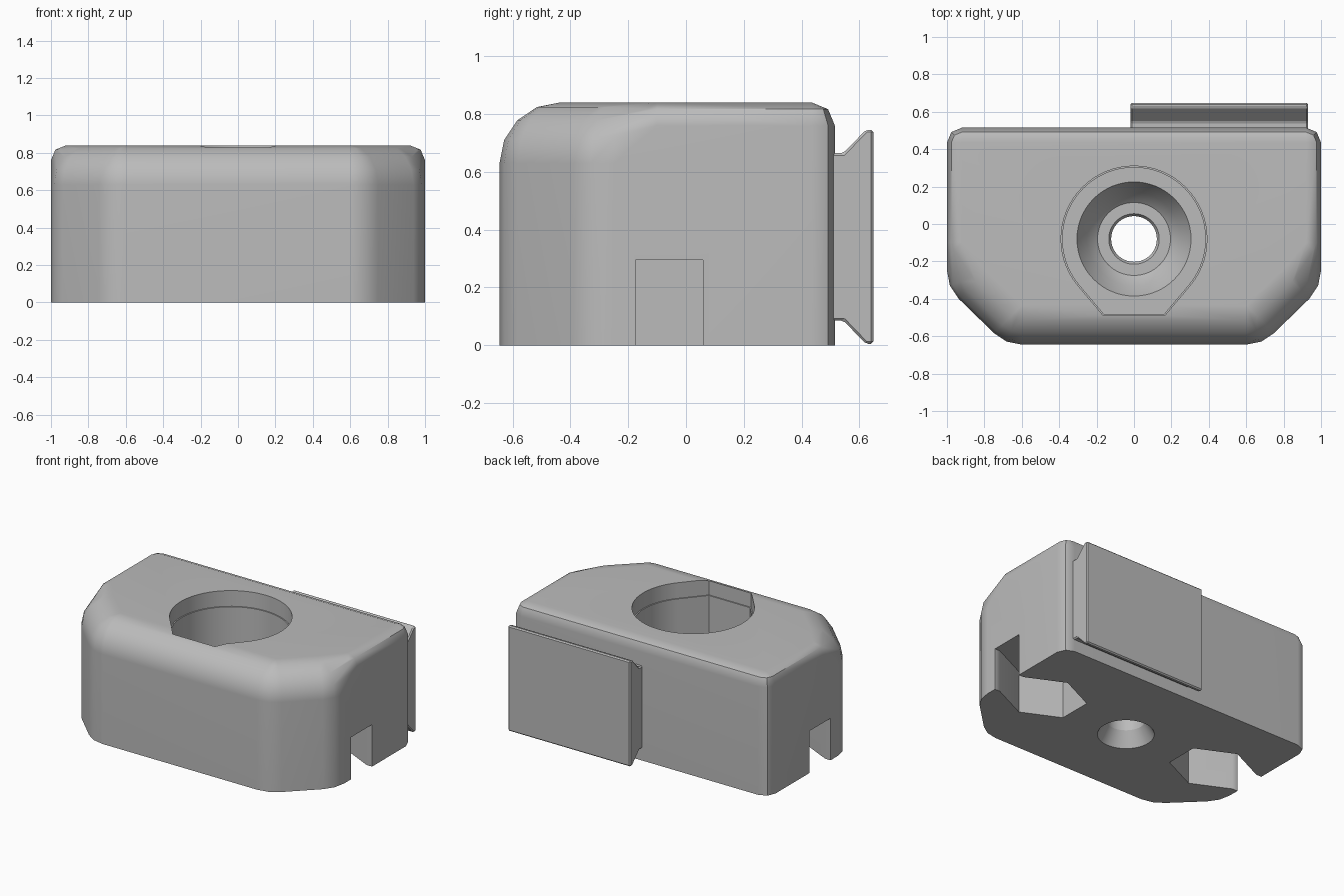
import bpy, bmesh
from math import sin, cos, pi, radians
from mathutils import Vector

cube = bpy.data.objects.get("Cube")
if cube:
    bpy.data.objects.remove(cube, do_unlink=True)

grey = bpy.data.materials.new("plain grey")
grey.use_nodes = True
grey.diffuse_color = (0.5, 0.5, 0.5, 1)
grey.node_tree.nodes["Principled BSDF"].inputs["Base Color"].default_value = grey.diffuse_color


def finish(name, bm):
    bmesh.ops.recalc_face_normals(bm, faces=bm.faces[:])
    mesh = bpy.data.meshes.new(name)
    bm.to_mesh(mesh)
    bm.free()
    mesh.materials.append(grey)
    obj = bpy.data.objects.new(name, mesh)
    bpy.context.collection.objects.link(obj)
    return obj


def hull(name, points):
    """Convex solid wrapped around the points."""
    bm = bmesh.new()
    for p in points:
        bm.verts.new(p)
    res = bmesh.ops.convex_hull(bm, input=bm.verts[:])
    spare = {v for v in res["geom_interior"] + res["geom_unused"]
             if isinstance(v, bmesh.types.BMVert)}
    bmesh.ops.delete(bm, geom=list(spare), context="VERTS")
    bmesh.ops.dissolve_limit(bm, angle_limit=radians(0.5), verts=bm.verts[:], edges=bm.edges[:])
    return finish(name, bm)


def prism(name, outline, z0, z1):
    return hull(name, [(x, y, z) for x, y in outline for z in (z0, z1)])


def lathe(name, profile, y, steps=64):
    bm = bmesh.new()
    vs = [bm.verts.new((r, y, z)) for r, z in profile]
    es = [bm.edges.new(pair) for pair in zip(vs, vs[1:])]
    bmesh.ops.spin(bm, geom=vs + es, cent=(0, y, 0), axis=(0, 0, 1), angle=2 * pi, steps=steps)
    bmesh.ops.remove_doubles(bm, verts=bm.verts[:], dist=1e-4)
    return finish(name, bm)


def select(obj):
    bpy.ops.object.select_all(action="DESELECT")
    obj.select_set(True)
    bpy.context.view_layer.objects.active = obj


def cut(obj, tool):
    tool.hide_render = True
    mod = obj.modifiers.new("cut", "BOOLEAN")
    mod.operation = "DIFFERENCE"
    mod.solver = "EXACT"
    mod.object = tool
    select(obj)
    bpy.ops.object.modifier_apply(modifier=mod.name)
    bpy.data.objects.remove(tool, do_unlink=True)


# Body: large soft corners at the front, small bevels at the back and sides
TOP = 0.84
corners = [(0.60, -0.435, 0.21, 4), (0.79, -0.25, 0.21, 4),
           (0.92, -0.10, 0.08, 2), (0.92, 0.435, 0.08, 2)]
points = []
for cx, cy, r, n in corners:
    for side in (-1, 1):
        for i in range(4 * n):
            a = i * pi / 2 / n
            for j in range(n + 1):
                e = j * pi / 2 / n
                points.append((side * cx + r * cos(e) * cos(a), cy + r * cos(e) * sin(a),
                               TOP - r + r * sin(e)))
            points.append((side * cx + r * cos(a), cy + r * sin(a), 0))
body = hull("body", points)

# Teardrop recess with a slightly wider lip
HOLE_Y = -0.08
for r, low in ((0.39, 0.73), (0.382, 0.36)):
    ring = [(r * cos(i * pi / 32), HOLE_Y + r * sin(i * pi / 32)) for i in range(64)]
    w = r * 0.42
    cut(body, prism("recess_cutter", ring + [(-w, -0.10 - r), (w, -0.10 - r)], low, 1))

# Dished seat, through hole and lower countersink
cut(body, lathe("hole_cutter", [(0, -0.1), (0.18, -0.1), (0.18, 0), (0.122, 0.1), (0.122, 0.19),
                                (0.135, 0.21), (0.195, 0.21), (0.25, 0.26), (0.305, 0.36),
                                (0.305, 0.45), (0, 0.45)], HOLE_Y))

# Nut pockets with side slots, open at the bottom
SLOT_Y, HALF, DEPTH = -0.058, 0.117, 0.295
for side in (-1, 1):
    nut = [(side * x, SLOT_Y + s * h) for s in (-1, 1)
           for x, h in ((0.44, HALF), (0.70, 0.24), (0.96, HALF))]
    slot = [(side * x, SLOT_Y + s * HALF) for s in (-1, 1) for x in (0.6, 1.1)]
    cut(body, prism("nut_cutter", nut, -0.1, DEPTH))
    cut(body, prism("slot_cutter", slot, -0.1, DEPTH))

select(body)
bpy.ops.object.shade_smooth_by_angle(angle=radians(30))
weighted = body.modifiers.new("even shading", "WEIGHTED_NORMAL")
weighted.keep_sharp = True

# Dovetail plate on the back
half_profile = [(0.50, 0.29), (0.545, 0.29), (0.622, 0.37), (0.648, 0.37)]
profile = half_profile + [(y, -h) for y, h in reversed(half_profile)]
bm = bmesh.new()
face = bm.faces.new([bm.verts.new((-0.02, y, 0.375 + h)) for y, h in profile])
ext = bmesh.ops.extrude_face_region(bm, geom=[face])
bmesh.ops.translate(bm, vec=Vector((0.95, 0, 0)),
                    verts=[g for g in ext["geom"] if isinstance(g, bmesh.types.BMVert)])
plate = finish("dovetail_plate", bm)
bevel = plate.modifiers.new("edge bevel", "BEVEL")
bevel.width = 0.008
bevel.segments = 1
